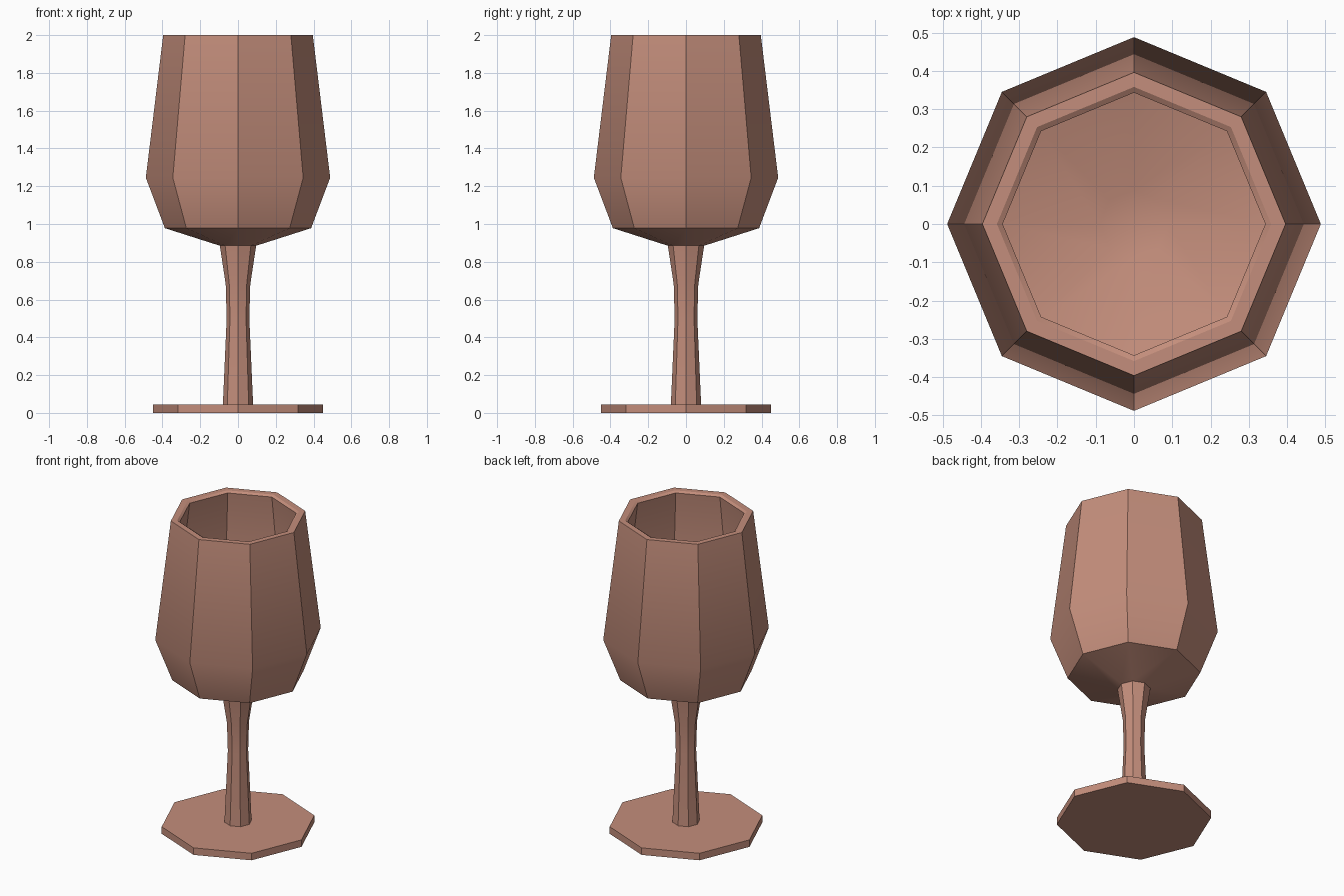
import bpy, bmesh, math

if "Cube" in bpy.data.objects:
    bpy.data.objects.remove(bpy.data.objects["Cube"])

SIDES = 8
mat = bpy.data.materials.new("clay")
mat.diffuse_color = (0.55, 0.27, 0.20, 1)
mat.use_nodes = True
mat.node_tree.nodes["Principled BSDF"].inputs["Base Color"].default_value = mat.diffuse_color


def lathe(name, profile):
    """Spin (radius, height) points into an eight-sided part; radius 0 closes it."""
    bm = bmesh.new()
    rings = []
    for r, z in profile:
        if r == 0:
            rings.append([bm.verts.new((0, 0, z))] * SIDES)
        else:
            rings.append([bm.verts.new((r * math.cos(math.tau * i / SIDES),
                                        r * math.sin(math.tau * i / SIDES), z))
                          for i in range(SIDES)])
    for low, high in zip(rings, rings[1:]):
        for i in range(SIDES):
            j = (i + 1) % SIDES
            corners = dict.fromkeys((low[i], low[j], high[j], high[i]))
            bm.faces.new(list(corners))
    mesh = bpy.data.meshes.new(name)
    bm.to_mesh(mesh)
    bm.free()
    mesh.materials.append(mat)
    ob = bpy.data.objects.new(name, mesh)
    bpy.context.collection.objects.link(ob)
    bpy.ops.object.select_all(action='DESELECT')
    ob.select_set(True)
    bpy.context.view_layer.objects.active = ob
    bpy.ops.object.shade_smooth_by_angle(angle=math.radians(32))
    return ob


# Flat foot, open where the stem joins
lathe("foot", [(0, 0), (0.45, 0), (0.45, 0.045), (0.08, 0.045)])

# Waisted stem
lathe("stem", [(0.08, 0.045), (0.06, 0.5), (0.065, 0.68), (0.096, 0.885)])

# Bowl: outside wall, rim, then down the inside to the floor
lathe("bowl", [(0.096, 0.885), (0.387, 0.978), (0.488, 1.245), (0.396, 2.0),
               (0.358, 2.0), (0.343, 1.99), (0.438, 1.25), (0.345, 1.015),
               (0.09, 0.94), (0, 0.935)])
